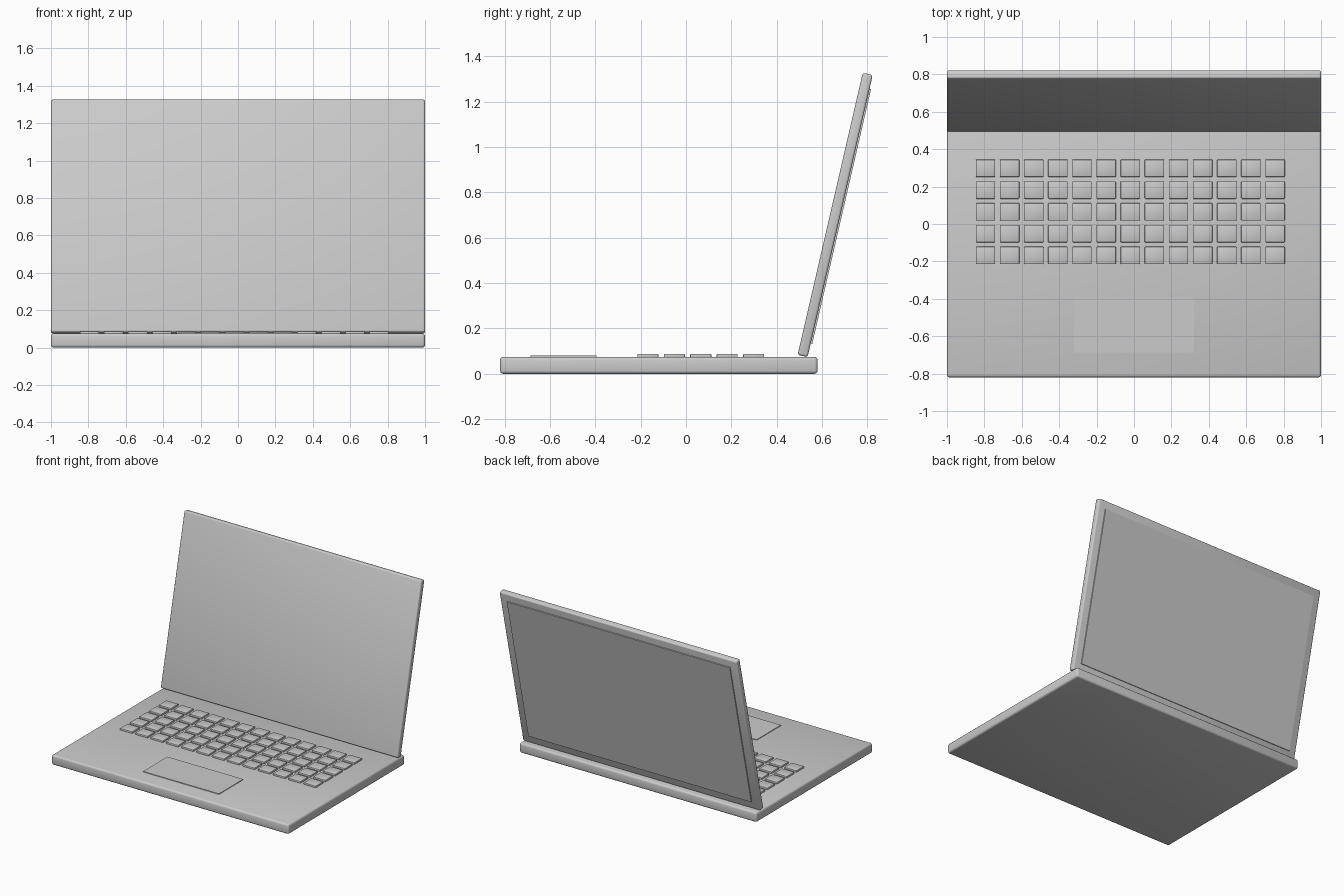
import bpy, bmesh, math
from mathutils import Vector, Matrix

if "Cube" in bpy.data.objects:
    bpy.data.objects.remove(bpy.data.objects["Cube"])


def rounded_box(name, size, location, radius=0.0, segments=3):
    """Box with real, evenly rounded edges."""
    bm = bmesh.new()
    bmesh.ops.create_cube(bm, size=1.0)
    bmesh.ops.scale(bm, vec=size, verts=bm.verts)
    if radius:
        bmesh.ops.bevel(bm, geom=bm.edges[:], offset=radius, segments=segments,
                        profile=0.5, affect='EDGES')
    mesh = bpy.data.meshes.new(name)
    bm.to_mesh(mesh)
    bm.free()
    if radius:
        mesh.shade_smooth()
        mesh.set_sharp_from_angle(angle=math.radians(35))
    obj = bpy.data.objects.new(name, mesh)
    obj.location = location
    bpy.context.collection.objects.link(obj)
    return obj


# Lower body
BASE_TOP = 0.075
rounded_box("base", (2.0, 1.4, BASE_TOP), (0, -0.12, BASE_TOP / 2), 0.014)

# Keyboard: 5 rows of 13 keys sharing one mesh
first_key = None
for row in range(5):
    for col in range(13):
        pos = (-0.794 + 0.129 * col, -0.168 + 0.1165 * row, BASE_TOP + 0.004)
        if first_key is None:
            first_key = rounded_box("key", (0.104, 0.093, 0.018), pos, 0.004, 2)
        else:
            key = bpy.data.objects.new("key", first_key.data)
            key.location = pos
            bpy.context.collection.objects.link(key)

# Trackpad
rounded_box("trackpad", (0.64, 0.292, 0.008), (0, -0.54, BASE_TOP + 0.001))

# Lid, leaning back, with the thin panel on its rear face
LID_T = 0.045
tilt = Matrix.Rotation(math.radians(-13), 3, 'X')
lid_centre = Vector((0, 0.6575, 0.7005))
lid = rounded_box("lid", (2.0, LID_T, 1.276), lid_centre, 0.01)
panel = rounded_box("lid_panel", (1.88, 0.012, 1.153),
                    lid_centre + tilt @ Vector((0, LID_T / 2 + 0.001, 0)))
for part in (lid, panel):
    part.rotation_euler = tilt.to_euler()
